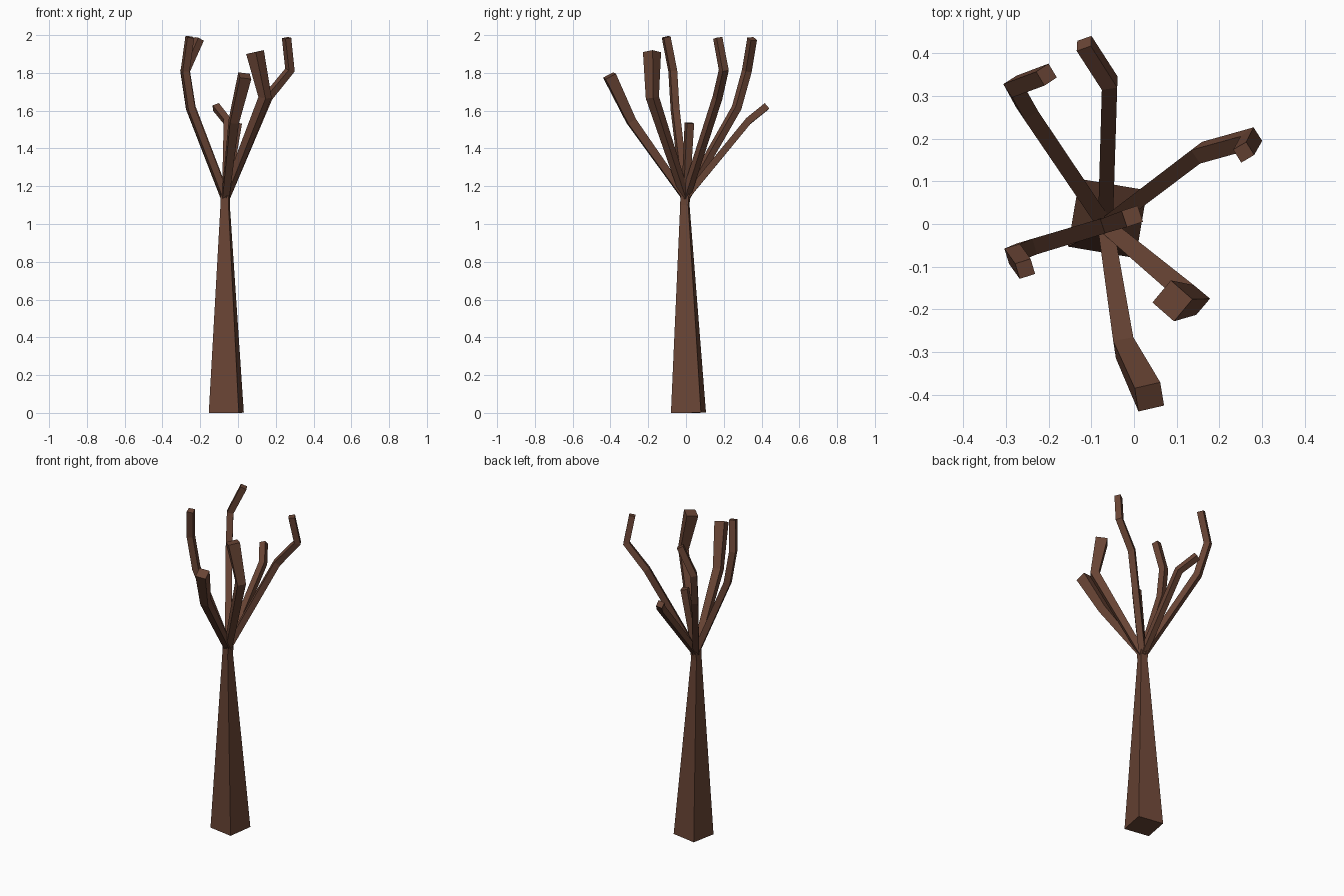
import bpy, bmesh, math
from mathutils import Vector

if "Cube" in bpy.data.objects:
    bpy.data.objects.remove(bpy.data.objects["Cube"])

bark = bpy.data.materials.new("bark")
bark.diffuse_color = (0.14, 0.058, 0.035, 1)
bark.use_nodes = True
bark.node_tree.nodes["Principled BSDF"].inputs["Base Color"].default_value = bark.diffuse_color


def limb(name, path, widths, side=None):
    """Sweep a square section along a path, with a width at each point."""
    pts = [Vector(p) for p in path]
    dirs = [(b - a).normalized() for a, b in zip(pts, pts[1:])]
    if side is None:
        side = Vector((-dirs[0].y, dirs[0].x, 0))
    bm = bmesh.new()
    rings = []
    for i, (p, w) in enumerate(zip(pts, widths)):
        t = (dirs[max(i - 1, 0)] + dirs[min(i, len(dirs) - 1)]).normalized()
        side = (side - t * side.dot(t)).normalized()
        up = t.cross(side)
        h = w / 2
        rings.append([bm.verts.new(p + side * a * h + up * b * h)
                      for a, b in ((-1, -1), (1, -1), (1, 1), (-1, 1))])
    for r, s in zip(rings, rings[1:]):
        for k in range(4):
            n = (k + 1) % 4
            bm.faces.new((r[k], r[n], s[n], s[k]))
    bm.faces.new(rings[0][::-1])
    bm.faces.new(rings[-1])
    bmesh.ops.recalc_face_normals(bm, faces=bm.faces)
    me = bpy.data.meshes.new(name)
    bm.to_mesh(me)
    bm.free()
    me.materials.append(bark)
    ob = bpy.data.objects.new(name, me)
    bpy.context.collection.objects.link(ob)
    return ob


# Tapered trunk, slightly twisted about z
a = math.radians(-9.6)
limb("trunk",
     [(-0.062, 0.013, 0), (-0.068, -0.006, 1.1), (-0.067, -0.003, 1.17)],
     [0.161, 0.043, 0.046], Vector((math.cos(a), math.sin(a), 0)))

# Bent branches fanning out of the trunk top
fork = (-0.067, -0.003, 1.14)
branches = {
    "branch_back_left": ([(-0.25, 0.268, 1.615), (-0.28, 0.322, 1.81), (-0.205, 0.35, 1.98)],
                         [0.036, 0.038, 0.038, 0.038]),
    "branch_back": ([(-0.057, 0.33, 1.545), (-0.117, 0.423, 1.62)],
                    [0.035, 0.037, 0.037]),
    "branch_right": ([(0.157, 0.167, 1.67), (0.275, 0.2, 1.815), (0.257, 0.168, 1.985)],
                     [0.036, 0.038, 0.038, 0.036]),
    "branch_middle": ([(-0.004, 0.018, 1.535)], [0.034, 0.04]),
    "branch_front_right": ([(0.143, -0.178, 1.67), (0.09, -0.18, 1.91)],
                           [0.036, 0.05, 0.068]),
    "branch_front": ([(-0.022, -0.29, 1.545), (0.036, -0.405, 1.785)],
                     [0.036, 0.048, 0.062]),
    "branch_left": ([(-0.25, -0.058, 1.61), (-0.28, -0.07, 1.81), (-0.255, -0.105, 1.99)],
                    [0.036, 0.038, 0.038, 0.038]),
}
for name, (path, widths) in branches.items():
    limb(name, [fork] + path, widths)
